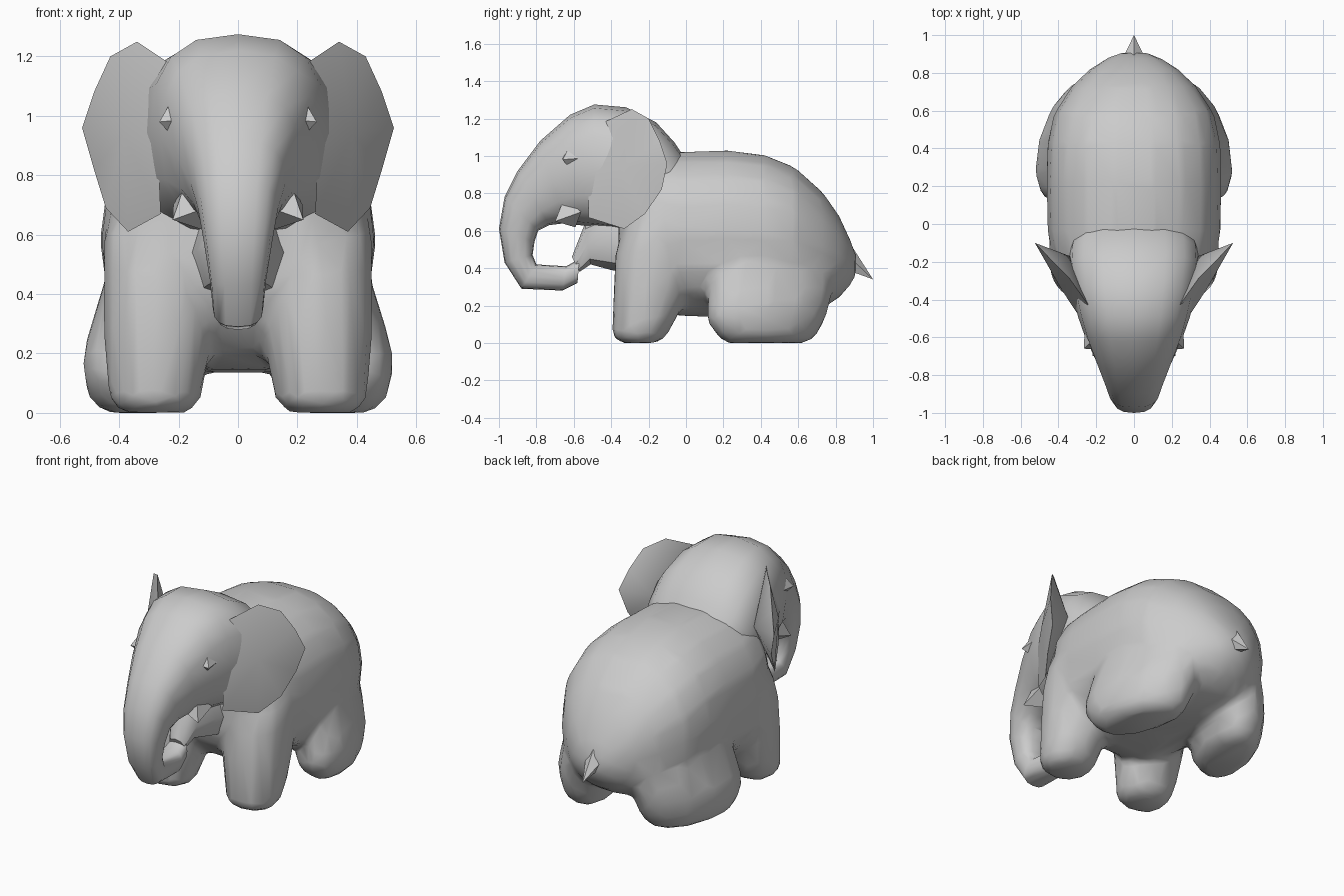
import bpy, bmesh
from math import sin, cos, pi, copysign
from mathutils import Vector

if "Cube" in bpy.data.objects:
    bpy.data.objects.remove(bpy.data.objects["Cube"])


def finish(name, bm, mirror=False, angle=0.7):
    bmesh.ops.recalc_face_normals(bm, faces=bm.faces)
    me = bpy.data.meshes.new(name)
    bm.to_mesh(me)
    bm.free()
    ob = bpy.data.objects.new(name, me)
    bpy.context.collection.objects.link(ob)
    bpy.ops.object.select_all(action='DESELECT')
    ob.select_set(True)
    bpy.context.view_layer.objects.active = ob
    bpy.ops.object.shade_smooth_by_angle(angle=angle)
    if mirror:
        ob.modifiers.new("mirror", 'MIRROR').use_mirror_merge = False
    return ob


def loft(bm, rings, n=14, power=2.3, side=1):
    """Each ring: centre, half axis A, half axis B; rounded-square sections."""
    loops = []
    for c, a, b in rings:
        loop = []
        for i in range(n):
            t = 2 * pi * i / n
            u = copysign(abs(cos(t)) ** (2 / power), cos(t))
            v = copysign(abs(sin(t)) ** (2 / power), sin(t))
            p = Vector(c) + Vector(a) * u + Vector(b) * v
            loop.append(bm.verts.new((p.x * side, p.y, p.z)))
        loops.append(loop)
    for p, q in zip(loops, loops[1:]):
        for i in range(n):
            j = (i + 1) % n
            bm.faces.new((p[i], p[j], q[j], q[i]))
    bm.faces.new(loops[0])
    bm.faces.new(loops[-1])
    return bm


def side_ring(oy, oz, iy, iz, hw):
    """Ring across the yz plane between an outer and an inner profile point."""
    o, i = Vector((0, oy, oz)), Vector((0, iy, iz))
    return (o + i) / 2, (hw, 0, 0), (o - i) / 2


def leg_ring(z, x, y, rx, ry, toe_out=0.0):
    return (x, y, z), (rx, 0, 0), (-toe_out * ry, ry, 0)


def spike(name, base, tip, r, sides=4, mirror=False):
    base, tip = Vector(base), Vector(tip)
    q = (tip - base).to_track_quat('Z', 'X')
    bm = bmesh.new()
    ring = [bm.verts.new(base + q @ Vector((r * cos(2 * pi * i / sides), r * sin(2 * pi * i / sides), 0)))
            for i in range(sides)]
    top = bm.verts.new(tip)
    for i in range(sides):
        bm.faces.new((ring[i], ring[(i + 1) % sides], top))
    bm.faces.new(ring)
    return finish(name, bm, mirror, 0.5)


# Barrel body: y, top z, bottom z, half width
body = [(-0.36, 0.85, 0.42, 0.25), (-0.31, 0.95, 0.32, 0.34), (-0.2, 1.02, 0.2, 0.425), (-0.04, 1.025, 0.14, 0.46),
        (0.22, 1.035, 0.13, 0.465), (0.42, 1.01, 0.13, 0.46), (0.58, 0.945, 0.14, 0.425),
        (0.73, 0.81, 0.18, 0.33), (0.82, 0.68, 0.24, 0.235), (0.88, 0.55, 0.31, 0.14),
        (0.91, 0.47, 0.37, 0.06)]
# Legs: z, x, y, half width, half depth
front = [(0, 0.28, -0.25, 0.11, 0.1), (0.04, 0.28, -0.25, 0.155, 0.15), (0.14, 0.275, -0.22, 0.17, 0.175),
         (0.3, 0.265, -0.19, 0.19, 0.2), (0.48, 0.265, -0.17, 0.19, 0.21), (0.62, 0.27, -0.14, 0.18, 0.19),
         (0.76, 0.25, -0.09, 0.14, 0.13)]
hind = [(0, 0.32, 0.43, 0.11, 0.22), (0.04, 0.32, 0.43, 0.165, 0.27), (0.12, 0.32, 0.425, 0.185, 0.32),
        (0.2, 0.32, 0.44, 0.185, 0.33), (0.3, 0.3, 0.455, 0.175, 0.335), (0.45, 0.26, 0.47, 0.17, 0.32),
        (0.6, 0.22, 0.45, 0.15, 0.25)]
bm = loft(bmesh.new(), [side_ring(y, t, y, b, w) for y, t, b, w in body], 18, 2.3)
for s in (1, -1):
    loft(bm, [leg_ring(*r) for r in front], 12, 2.15, s)
    loft(bm, [leg_ring(*r, toe_out=0.25) for r in hind], 12, 2.1, s)
torso = finish("body_and_legs", bm)

# Fuse body and legs into one soft, low-poly skin
fuse = torso.modifiers.new("fuse", 'REMESH')
fuse.mode = 'VOXEL'
fuse.voxel_size = 0.025
fuse.use_smooth_shade = True
soft = torso.modifiers.new("soften", 'SMOOTH')
soft.factor, soft.iterations = 0.5, 8
torso.modifiers.new("low_poly", 'DECIMATE').ratio = 0.07

# Head flowing into the curled trunk: outer y z, inner y z, half width
head = [(-0.02, 1.01, -0.18, 0.55, 0.33), (-0.06, 1.07, -0.24, 0.57, 0.345),
        (-0.16, 1.18, -0.3, 0.59, 0.35), (-0.32, 1.26, -0.4, 0.61, 0.33),
        (-0.49, 1.275, -0.5, 0.62, 0.295), (-0.62, 1.22, -0.57, 0.63, 0.26),
        (-0.78, 1.08, -0.65, 0.64, 0.205), (-0.9, 0.92, -0.73, 0.63, 0.16),
        (-0.97, 0.78, -0.79, 0.6, 0.135), (-1.0, 0.61, -0.81, 0.54, 0.115),
        (-0.97, 0.43, -0.82, 0.47, 0.095), (-0.88, 0.29, -0.8, 0.42, 0.085),
        (-0.66, 0.28, -0.64, 0.41, 0.075), (-0.58, 0.32, -0.57, 0.45, 0.06)]
finish("head_and_trunk", loft(bmesh.new(), [side_ring(*r) for r in head], 16, 2.6))

# Lower jaw
jaw = [(-0.61, 0.46, -0.57, 0.38, 0.05), (-0.54, 0.64, -0.51, 0.42, 0.09),
       (-0.42, 0.7, -0.4, 0.39, 0.14), (-0.2, 0.7, -0.2, 0.35, 0.2)]
finish("jaw", loft(bmesh.new(), [side_ring(*r) for r in jaw], 8))

# Flared ear: thick lobe with a thin rim, its front face growing flush out of the head
outline = [(0.22, -0.46, 1.17), (0.34, -0.29, 1.25), (0.43, -0.2, 1.2), (0.485, -0.14, 1.08),
           (0.525, -0.1, 0.96), (0.485, -0.13, 0.82), (0.445, -0.22, 0.69), (0.37, -0.33, 0.61),
           (0.26, -0.52, 0.67), (0.27, -0.52, 0.9)]
bm = bmesh.new()
rim = [bm.verts.new(p) for p in outline]
for hub_co in ((0.385, -0.345, 0.94), (0.34, -0.17, 0.94)):
    hub = bm.verts.new(hub_co)
    for i in range(len(rim)):
        bm.faces.new((rim[i], rim[(i + 1) % len(rim)], hub))
finish("ear", bm, True)

# Cheek points, brows and tail
spike("cheek_point", (0.15, -0.62, 0.7), (0.22, -0.7, 0.65), 0.09, 4, True)
spike("eye", (0.2, -0.6, 0.99), (0.265, -0.66, 0.98), 0.09, 4, True)
spike("tail", (0, 0.84, 0.46), (0, 1.0, 0.34), 0.075, 5)
